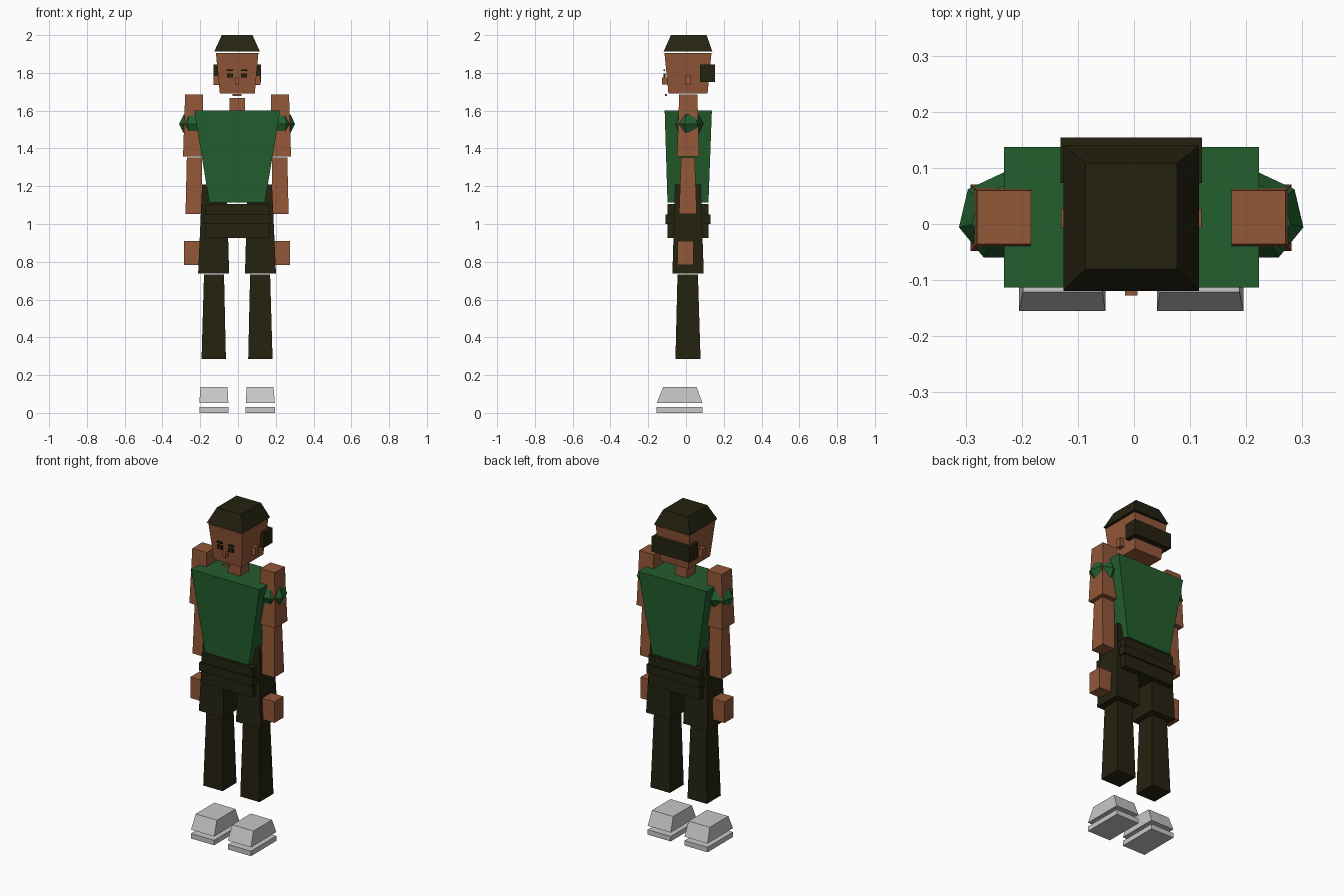
import bpy, bmesh

CX, CY = -0.005, 0.012      # body centre line


def material(name, rgb):
    m = bpy.data.materials.new(name)
    m.diffuse_color = (*rgb, 1)
    return m


SKIN = material("skin_brown", (0.29, 0.095, 0.04))
DARK = material("dark_olive", (0.018, 0.016, 0.005))
GREEN = material("shirt_green", (0.017, 0.112, 0.027))
GREY = material("shoe_grey", (0.57, 0.57, 0.57))


def add_object(name, bm, mat):
    bmesh.ops.recalc_face_normals(bm, faces=bm.faces)
    mesh = bpy.data.meshes.new(name)
    bm.to_mesh(mesh)
    bm.free()
    mesh.materials.append(mat)
    ob = bpy.data.objects.new(name, mesh)
    bpy.context.collection.objects.link(ob)
    return ob


def block(name, mat, z0, z1, low, high=None):
    """Tapered box: low/high are (x0, x1, y0, y1) at heights z0 and z1."""
    high = high or low
    bm = bmesh.new()
    bmesh.ops.create_cube(bm, size=1)
    for v in bm.verts:
        r, z = (high, z1) if v.co.z > 0 else (low, z0)
        v.co = (r[1] if v.co.x > 0 else r[0], r[3] if v.co.y > 0 else r[2], z)
    return add_object(name, bm, mat)


def pair(name, mat, z0, z1, low, high=None):
    """Block on both sides; x values are distances out from the centre line."""
    high = high or low
    for side, s in (("left", 1), ("right", -1)):
        rects = [(min(s * r[0], s * r[1]) + CX, max(s * r[0], s * r[1]) + CX, r[2], r[3])
                 for r in (low, high)]
        block(f"{side}_{name}", mat, z0, z1, *rects)


# Head, hair and neck
block("hair_cap", DARK, 1.912, 2.0, (-0.126, 0.116, -0.119, 0.14), (-0.086, 0.077, -0.08, 0.109))
block("back_hair", DARK, 1.753, 1.845, (-0.131, 0.121, 0.073, 0.154))
block("head", SKIN, 1.69, 1.905, (-0.096, 0.089, -0.093, 0.114), (-0.117, 0.108, -0.114, 0.135))
block("neck", SKIN, 1.58, 1.668, (-0.046, 0.037, -0.03, 0.054))

# Face
block("nose", SKIN, 1.738, 1.776, (-0.016, 0.006, -0.127, -0.096))
block("mouth", SKIN, 1.677, 1.688, (-0.028, 0.018, -0.112, -0.1))
pair("eye", DARK, 1.776, 1.797, (0.021, 0.053, -0.119, -0.108))
pair("eyebrow", DARK, 1.809, 1.819, (0.021, 0.055, -0.119, -0.11))
pair("ear", SKIN, 1.735, 1.787, (0.09, 0.125, -0.006, 0.027))

# Shirt
block("shirt_body", GREEN, 1.115, 1.6, (-0.152, 0.142, -0.098, 0.119), (-0.232, 0.223, -0.113, 0.137))
for side, s in (("left", 1), ("right", -1)):
    bm = bmesh.new()
    bmesh.ops.create_uvsphere(bm, u_segments=7, v_segments=4, radius=1)
    for v in bm.verts:
        v.co = (v.co.x * 0.082 + CX + s * 0.227, v.co.y * 0.08 + CY, v.co.z * 0.068 + 1.53)
    add_object(f"{side}_sleeve", bm, GREEN)

# Arms
pair("upper_arm", SKIN, 1.357, 1.685, (0.179, 0.286, -0.048, 0.07), (0.179, 0.275, -0.036, 0.06))
pair("forearm", SKIN, 1.052, 1.353, (0.185, 0.273, -0.037, 0.057), (0.185, 0.266, -0.026, 0.046))
pair("hand", SKIN, 0.784, 0.911, (0.195, 0.281, -0.045, 0.04))

# Trousers
block("hips", DARK, 0.925, 1.105, (-0.176, 0.166, -0.098, 0.12))
block("belt", DARK, 1.0, 1.05, (-0.184, 0.174, -0.108, 0.13))
pair("thigh", DARK, 0.738, 1.208, (0.042, 0.206, -0.072, 0.094), (0.055, 0.185, -0.058, 0.078))
pair("shin", DARK, 0.285, 0.733, (0.059, 0.188, -0.056, 0.077), (0.069, 0.175, -0.045, 0.063))

# Shoes
pair("shoe", GREY, 0.053, 0.137, (0.046, 0.2, -0.155, 0.087), (0.051, 0.193, -0.121, 0.056))
pair("sole", GREY, 0.0, 0.03, (0.046, 0.2, -0.155, 0.087))
